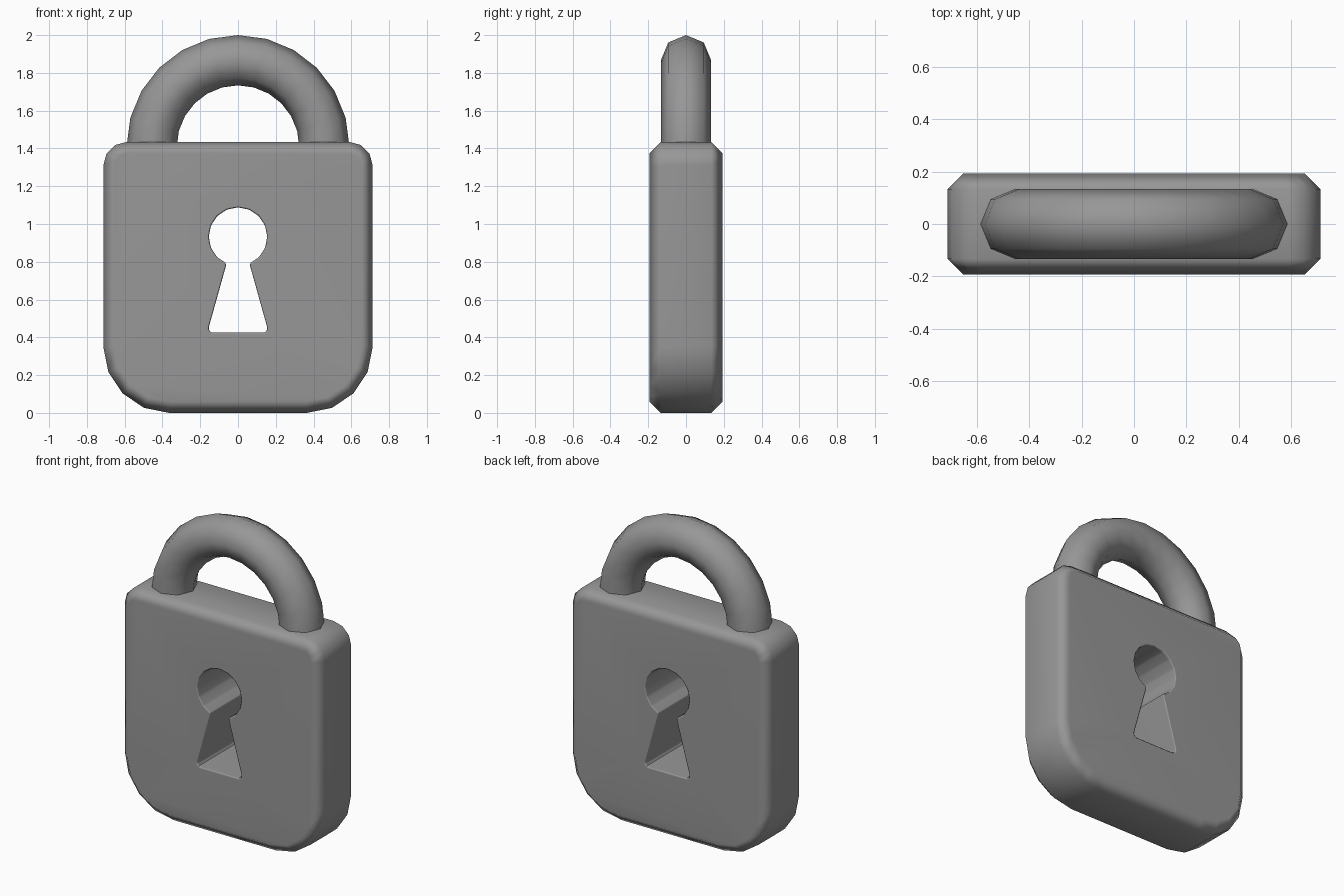
import bpy, bmesh
from math import cos, sin, radians

if "Cube" in bpy.data.objects:
    bpy.data.objects.remove(bpy.data.objects["Cube"])

grey = bpy.data.materials.new("dark_grey")
grey.diffuse_color = (0.31, 0.31, 0.31, 1)
grey.use_nodes = True
grey.node_tree.nodes["Principled BSDF"].inputs["Base Color"].default_value = grey.diffuse_color
HALF = 0.193


def arc(cx, cz, r, a0, a1, n):
    angs = [radians(a0 + (a1 - a0) * i / n) for i in range(n + 1)]
    return [(cx + r * cos(a), cz + r * sin(a)) for a in angs]


def link(name, bm):
    bmesh.ops.recalc_face_normals(bm, faces=bm.faces)
    me = bpy.data.meshes.new(name)
    bm.to_mesh(me)
    bm.free()
    me.materials.append(grey)
    ob = bpy.data.objects.new(name, me)
    bpy.context.collection.objects.link(ob)
    return ob


def activate(ob):
    bpy.ops.object.select_all(action='DESELECT')
    ob.select_set(True)
    bpy.context.view_layer.objects.active = ob


def bevel_edges(bm, edges, width):
    bmesh.ops.bevel(bm, geom=edges, offset=width, offset_type='OFFSET',
                    segments=1, profile=0.5, affect='EDGES')


def prism(name, outline, half, bevel=0):
    bm = bmesh.new()
    face = bm.faces.new([bm.verts.new((x, -half, z)) for x, z in outline])
    ext = bmesh.ops.extrude_face_region(bm, geom=[face], use_keep_orig=True)
    for v in ext['geom']:
        if isinstance(v, bmesh.types.BMVert):
            v.co.y = half
    if bevel:
        rim = [e for e in bm.edges if abs(e.verts[0].co.y - e.verts[1].co.y) < 1e-5]
        bevel_edges(bm, rim, bevel)
    return link(name, bm)


# Lock body: large lower corners, small upper corners, chamfered rims
right = arc(0.363, 0.35, 0.35, -90, 0, 4) + arc(0.588, 1.31, 0.125, 0, 90, 3)
body = prism("lock_body", right + [(-x, z) for x, z in reversed(right)], HALF, 0.06)

# Keyhole cut right through
stem = [(0.14, 0.425), (0.152, 0.432), (0.155, 0.452)]
hole = stem + arc(0, 0.933, 0.155, -67, 247, 14) + [(-x, z) for x, z in reversed(stem)]
cutter = prism("keyhole_cutter", hole, 0.4)
cutter.hide_render = True
mod = body.modifiers.new("keyhole", 'BOOLEAN')
mod.operation, mod.solver, mod.object = 'DIFFERENCE', 'EXACT', cutter
activate(body)
bpy.ops.object.modifier_apply(modifier=mod.name)
bpy.data.objects.remove(cutter)

# Fine chamfer around the keyhole rims
bm = bmesh.new()
bm.from_mesh(body.data)
lip = [e for e in bm.edges if all(abs(abs(v.co.y) - HALF) < 1e-4 and abs(v.co.x) < 0.2
                                  and 0.4 < v.co.z < 1.12 for v in e.verts)]
bevel_edges(bm, lip, 0.008)
bm.to_mesh(body.data)
bm.free()
bpy.ops.object.shade_smooth_by_angle(angle=radians(50))
body.modifiers.new("flat_shading", 'WEIGHTED_NORMAL').keep_sharp = True

# Shackle: eight-sided tube swept over a half circle, with short legs into the body
path = [(0.457, 1.36, 0)] + [(x, z, 15 * i) for i, (x, z) in
                             enumerate(arc(0, 1.41, 0.457, 0, 180, 12))] + [(-0.457, 1.36, 180)]
bm = bmesh.new()
rings = []
for x, z, deg in path:
    a = radians(deg)
    rings.append([bm.verts.new((x + 0.133 * cos(t) * cos(a), 0.133 * sin(t),
                                z + 0.133 * cos(t) * sin(a)))
                  for t in (radians(45 * k) for k in range(8))])
for r0, r1 in zip(rings, rings[1:]):
    for k in range(8):
        bm.faces.new((r0[k], r0[(k + 1) % 8], r1[(k + 1) % 8], r1[k]))
bm.faces.new(rings[0])
bm.faces.new(rings[-1])
shackle = link("shackle", bm)
activate(shackle)
bpy.ops.object.shade_smooth_by_angle(angle=radians(60))
